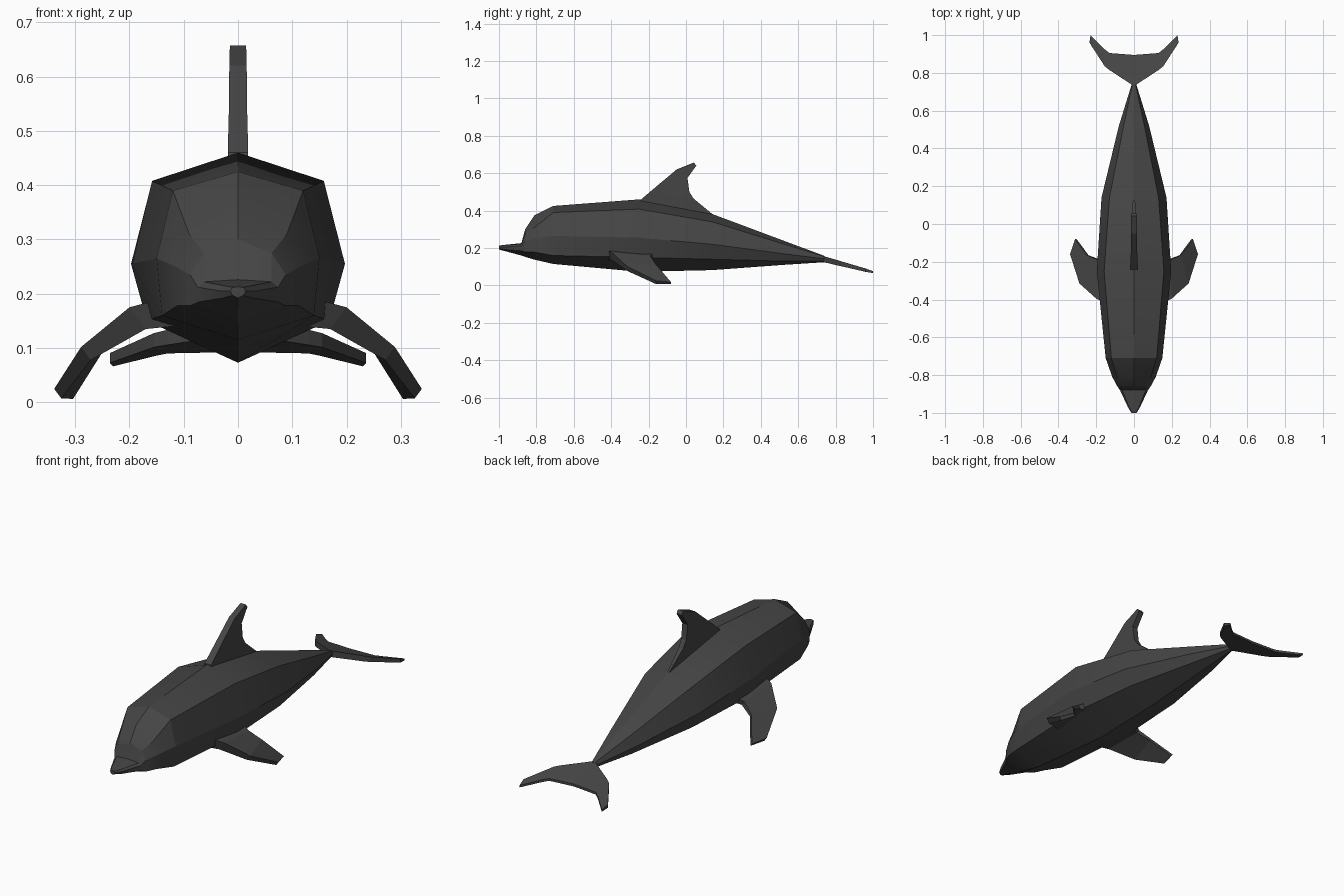
import bpy, bmesh
from mathutils import Vector

if "Cube" in bpy.data.objects:
    bpy.data.objects.remove(bpy.data.objects["Cube"])

grey = bpy.data.materials.new("dark_grey")
grey.diffuse_color = (0.06, 0.06, 0.06, 1)
grey.use_nodes = True
grey.node_tree.nodes["Principled BSDF"].inputs["Base Color"].default_value = grey.diffuse_color


def finish(name, bm):
    bmesh.ops.remove_doubles(bm, verts=bm.verts, dist=0.0005)
    bmesh.ops.recalc_face_normals(bm, faces=bm.faces)
    me = bpy.data.meshes.new(name)
    bm.to_mesh(me)
    bm.free()
    ob = bpy.data.objects.new(name, me)
    bpy.context.collection.objects.link(ob)
    me.materials.append(grey)
    return ob


def loft(name, rings):
    """Skin a list of equal-length closed rings and cap both ends."""
    bm = bmesh.new()
    rows = [[bm.verts.new(p) for p in r] for r in rings]
    n = len(rows[0])
    for a, b in zip(rows, rows[1:]):
        for i in range(n):
            bm.faces.new((a[i], a[(i + 1) % n], b[(i + 1) % n], b[i]))
    bm.faces.new(rows[0])
    bm.faces.new(rows[-1])
    return finish(name, bm)


def blade(stations, normal):
    """Rings for a fin: (edge a, edge b, half thickness a, half thickness b)."""
    n = Vector(normal).normalized()
    out = []
    for a, b, ta, tb in stations:
        a, b = Vector(a), Vector(b)
        out.append([a + n * ta, b + n * tb, b - n * tb, a - n * ta])
    return out


def flip(rings):
    return [[(-p[0], p[1], p[2]) for p in r] for r in rings]


# Body with beak: y, top z, shoulder x z, flank x z, lower x z, belly z
sections = [
    (-1.00, .213, .010, .212, .014, .205, .010, .197, .192),
    (-.97, .217, .026, .215, .032, .205, .028, .192, .184),
    (-.88, .226, .062, .222, .074, .212, .072, .185, .160),
    (-.86, .300, .062, .275, .088, .235, .088, .178, .153),
    (-.81, .375, .090, .310, .115, .250, .112, .178, .138),
    (-.71, .425, .120, .390, .150, .265, .140, .160, .115),
    (-.25, .460, .158, .408, .197, .255, .168, .150, .073),
    (.14, .382, .130, .340, .172, .220, .135, .140, .082),
    (.52, .240, .055, .222, .080, .170, .060, .130, .110),
    (.74, .158, .008, .155, .012, .142, .008, .130, .124),
]
rings = []
for y, t, sx, sz, mx, mz, lx, lz, b in sections:
    half = [(sx, sz), (mx, mz), (lx, lz)]
    pts = [(0, t)] + half + [(0, b)] + [(-x, z) for x, z in reversed(half)]
    rings.append([(x, y, z) for x, z in pts])
body = loft("body", rings)
bpy.context.view_layer.objects.active = body
body.select_set(True)
bpy.ops.object.shade_smooth_by_angle(angle=0.3)

# Dorsal fin: leading and trailing edge from root to tip
loft("dorsal_fin", blade([
    ((0, -.25, .42), (0, .15, .33), .019, .005),
    ((0, -.24, .460), (0, .14, .382), .018, .005),
    ((0, -.20, .494), (0, .04, .465), .018, .012),
    ((0, -.155, .532), (0, .018, .50), .017, .014),
    ((0, -.05, .620), (0, .008, .575), .016, .015),
    ((0, .042, .657), (0, .055, .640), .015, .014),
], (1, 0, 0)))

# Side flippers
flipper = blade([
    ((.13, -.42, .165), (.13, -.17, .165), .03, .02),
    ((.185, -.395, .155), (.185, -.19, .148), .025, .012),
    ((.28, -.315, .090), (.245, -.165, .112), .015, .007),
    ((.332, -.16, .016), (.308, -.08, .012), .011, .007),
], (.6, 0, .8))
loft("right_flipper", flipper)
loft("left_flipper", flip(flipper))

# Tail flukes, sloping down to the rear
tail = []
for x, y0, y1, t0, t1 in [(0, .73, .895, .016, .006), (.13, .815, .905, .014, .006),
                          (.155, .835, .925, .013, .006), (.236, .96, 1.0, .009, .005)]:
    z = lambda y: .142 - .262 * (y - .73)
    tail.append(((x, y0, z(y0)), (x - (.006 if x > .2 else 0), y1, z(y1)), t0, t1))
half = blade(tail, (0, 0, 1))
loft("tail_flukes", flip(half)[:0:-1] + half)
